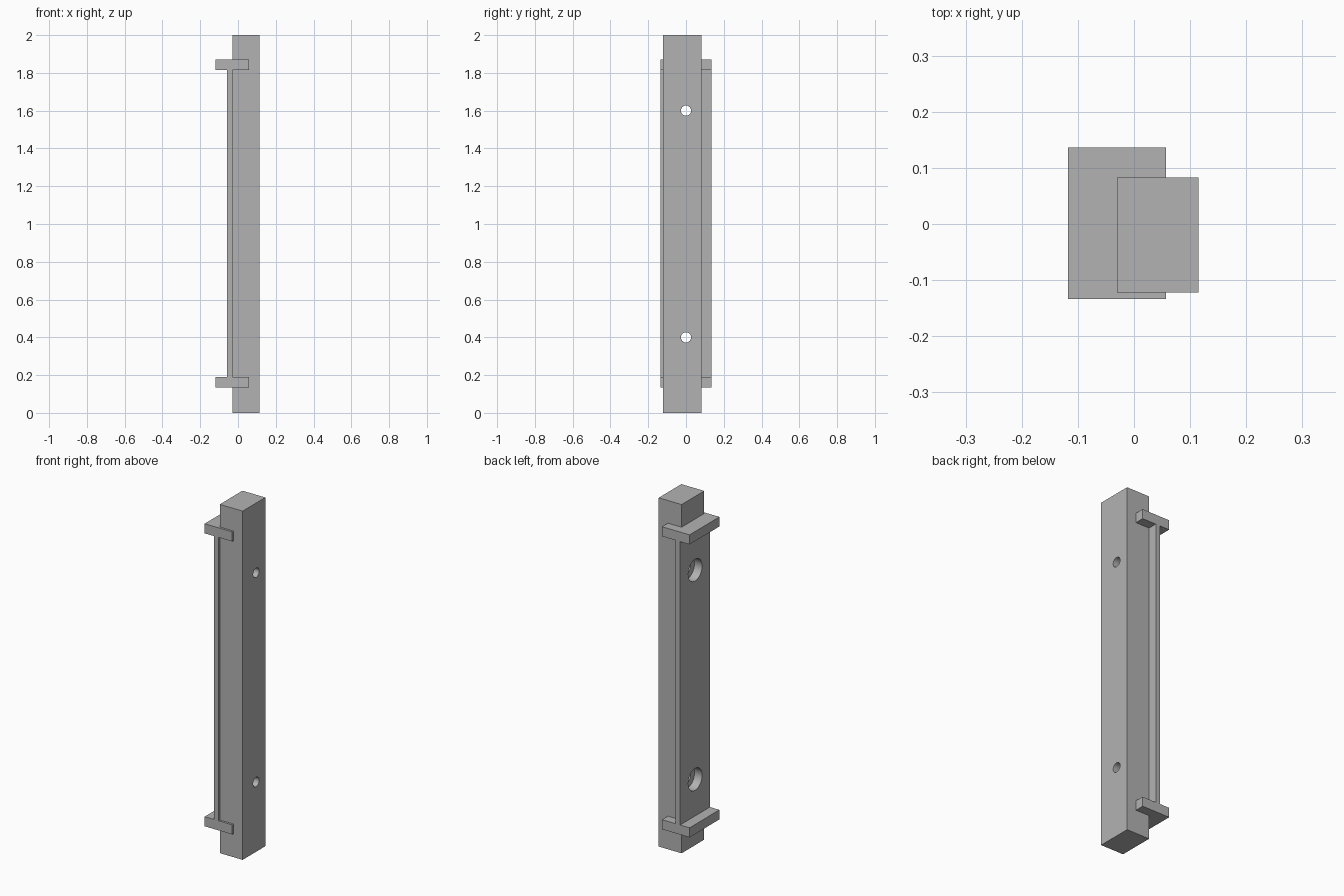
import bpy, bmesh, math
from mathutils import Matrix

if "Cube" in bpy.data.objects:
    bpy.data.objects.remove(bpy.data.objects["Cube"])

grey = bpy.data.materials.new("mid_grey")
grey.diffuse_color = (0.45, 0.45, 0.45, 1)
grey.use_nodes = True
grey.node_tree.nodes["Principled BSDF"].inputs["Base Color"].default_value = grey.diffuse_color


def finish(name, bm):
    bmesh.ops.recalc_face_normals(bm, faces=bm.faces)
    mesh = bpy.data.meshes.new(name)
    bm.to_mesh(mesh)
    bm.free()
    mesh.materials.append(grey)
    ob = bpy.data.objects.new(name, mesh)
    bpy.context.collection.objects.link(ob)
    return ob


def prism(name, outline, z0, z1):
    """Extrude an xy outline from z0 up to z1."""
    bm = bmesh.new()
    face = bm.faces.new([bm.verts.new((x, y, z0)) for x, y in outline])
    ext = bmesh.ops.extrude_face_region(bm, geom=[face])
    top = [v for v in ext["geom"] if isinstance(v, bmesh.types.BMVert)]
    bmesh.ops.translate(bm, verts=top, vec=(0, 0, z1 - z0))
    return finish(name, bm)


def rect(x0, x1, y0, y1):
    return [(x0, y0), (x1, y0), (x1, y1), (x0, y1)]


def drill(ob, radius, x0, x1):
    """Bore both bolt positions along x."""
    bm = bmesh.new()
    for z in (0.4, 1.6):
        place = Matrix.Translation(((x0 + x1) / 2, 0, z)) @ Matrix.Rotation(math.pi / 2, 4, 'Y')
        bmesh.ops.create_cone(bm, cap_ends=True, segments=32, radius1=radius,
                              radius2=radius, depth=x1 - x0, matrix=place)
    cutter = finish("drill_cutter", bm)
    cutter.hide_render = True
    mod = ob.modifiers.new("bore", 'BOOLEAN')
    mod.operation = 'DIFFERENCE'
    mod.solver = 'EXACT'
    mod.object = cutter
    bpy.context.view_layer.objects.active = ob
    bpy.ops.object.modifier_apply(modifier=mod.name)
    bpy.data.objects.remove(cutter)


# main post with through holes, counterbored on the plate side
PX0, PX1, PY0, PY1 = -0.03, 0.115, -0.122, 0.083
post = prism("post", rect(PX0, PX1, PY0, PY1), 0, 2)
drill(post, 0.027, -0.2, 0.2)
drill(post, 0.063, -0.2, PX0 + 0.02)

# backing plate with wide access holes
CY0, CY1 = -0.134, 0.136
plate = prism("backing_plate", rect(-0.058, PX0, CY0, CY1), 0.19, 1.815)
drill(plate, 0.063, -0.2, 0.2)

# U-shaped brackets around the post
u_shape = [(-0.118, CY0), (0.057, CY0), (0.057, PY0), (PX0, PY0),
           (PX0, PY1), (0.057, PY1), (0.057, CY1), (-0.118, CY1)]
for label, z0, z1 in (("lower", 0.135, 0.19), ("upper", 1.815, 1.87)):
    prism(label + "_bracket", u_shape, z0, z1)

# smooth bores, sharp edges
for ob in (post, plate):
    bpy.ops.object.select_all(action='DESELECT')
    ob.select_set(True)
    bpy.context.view_layer.objects.active = ob
    bpy.ops.object.shade_smooth_by_angle(angle=math.radians(30))
